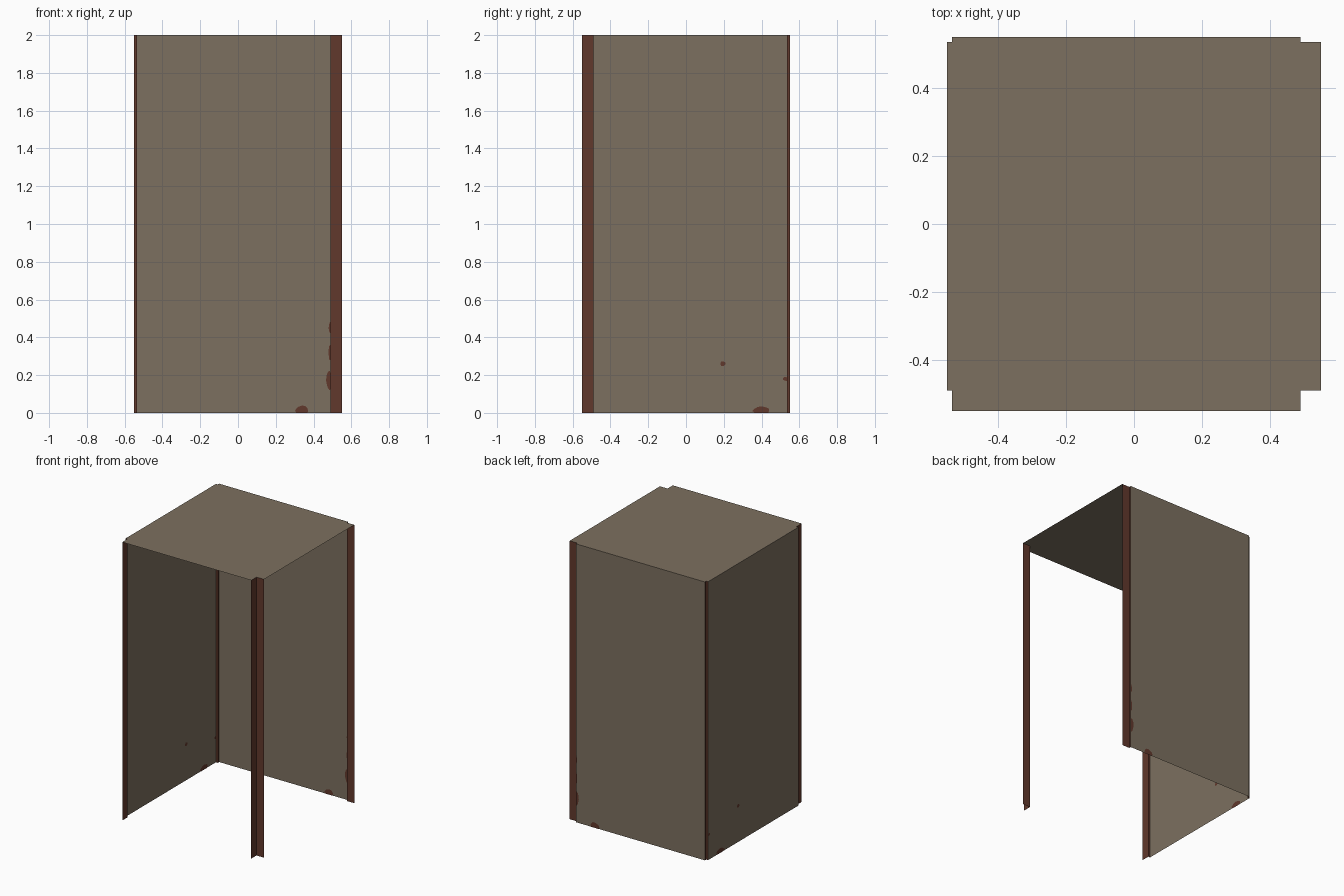
import bpy, math, random

if "Cube" in bpy.data.objects:
    bpy.data.objects.remove(bpy.data.objects["Cube"])

random.seed(4)
H = 2.0                      # overall height
O = 0.55                     # outer face of the sheets
NEAR, FAR = 0.49, 0.535      # wide and narrow corner notch limits


def material(name, rgb):
    m = bpy.data.materials.new(name)
    m.diffuse_color = (*rgb, 1)
    m.use_nodes = True
    m.node_tree.nodes["Principled BSDF"].inputs["Base Color"].default_value = m.diffuse_color
    return m


paint = material("faded_tan_paint", (0.202, 0.160, 0.115))
rust = material("rusty_brown", (0.120, 0.040, 0.025))


def add_mesh(name, verts, faces, mat):
    me = bpy.data.meshes.new(name)
    me.from_pydata(verts, [], faces)
    me.materials.append(mat)
    ob = bpy.data.objects.new(name, me)
    bpy.context.collection.objects.link(ob)
    return ob


def strip(name, path, mat):
    """Full-height folded sheet following a plan path."""
    n = len(path)
    verts = [(x, y, z) for z in (0, H) for x, y in path]
    faces = [(i, i + 1, n + i + 1, n + i) for i in range(n - 1)]
    return add_mesh(name, verts, faces, mat)


# Corner limits: x is -FAR / NEAR, y is -NEAR / FAR
xs = {-1: -FAR, 1: NEAR}
ys = {-1: -NEAR, 1: FAR}

# Two sheet walls
strip("left_wall", [(-O, ys[1]), (-O, ys[-1])], paint)
strip("back_wall", [(xs[1], O), (xs[-1], O)], paint)

# Four inward-folded corner posts
for sx, sn in ((-1, "left"), (1, "right")):
    for sy, yn in ((-1, "front"), (1, "back")):
        path = [(xs[sx], sy * O), (xs[sx], ys[sy]), (sx * O, ys[sy])]
        if sx * sy > 0:
            path.reverse()
        strip(f"{yn}_{sn}_post", path, rust)

# Notched top sheet
outline = []
for sx, sy in ((-1, -1), (1, -1), (1, 1), (-1, 1)):
    pts = [(sx * O, ys[sy]), (xs[sx], ys[sy]), (xs[sx], sy * O)]
    outline += pts if sx * sy > 0 else pts[::-1]
add_mesh("top_sheet", [(x, y, H) for x, y in outline],
         [tuple(range(len(outline)))], paint)


def rust_patch(name, wall, u, z, ru, rz, umax):
    """Irregular rust spot showing on both sides of a wall."""
    n, t = 12, 0.0015
    pts = []
    for i in range(n):
        a = 2 * math.pi * i / n
        k = random.uniform(0.85, 1.1)
        pts.append((min(u + ru * k * math.cos(a), umax),
                    max(z + rz * k * math.sin(a), 0)))
    verts = []
    for s in (-t, t):
        for p, q in pts:
            verts.append((p, O + s, q) if wall == "back" else (-O + s, p, q))
    faces = [tuple(range(n))[::-1], tuple(range(n, 2 * n))]
    add_mesh(name, verts, faces, rust)


# Rust spots near the bottom edges
rust_patch("back_rust_base", "back", 0.34, 0.012, 0.035, 0.03, NEAR)
rust_patch("back_rust_edge_low", "back", 0.485, 0.17, 0.018, 0.05, NEAR)
rust_patch("back_rust_edge_mid", "back", 0.488, 0.32, 0.01, 0.04, NEAR)
rust_patch("back_rust_edge_high", "back", 0.488, 0.45, 0.008, 0.03, NEAR)
rust_patch("left_rust_base", "left", 0.40, 0.010, 0.045, 0.025, FAR)
rust_patch("left_rust_spot", "left", 0.195, 0.26, 0.015, 0.013, FAR)
rust_patch("left_rust_edge", "left", 0.528, 0.18, 0.014, 0.011, FAR)
